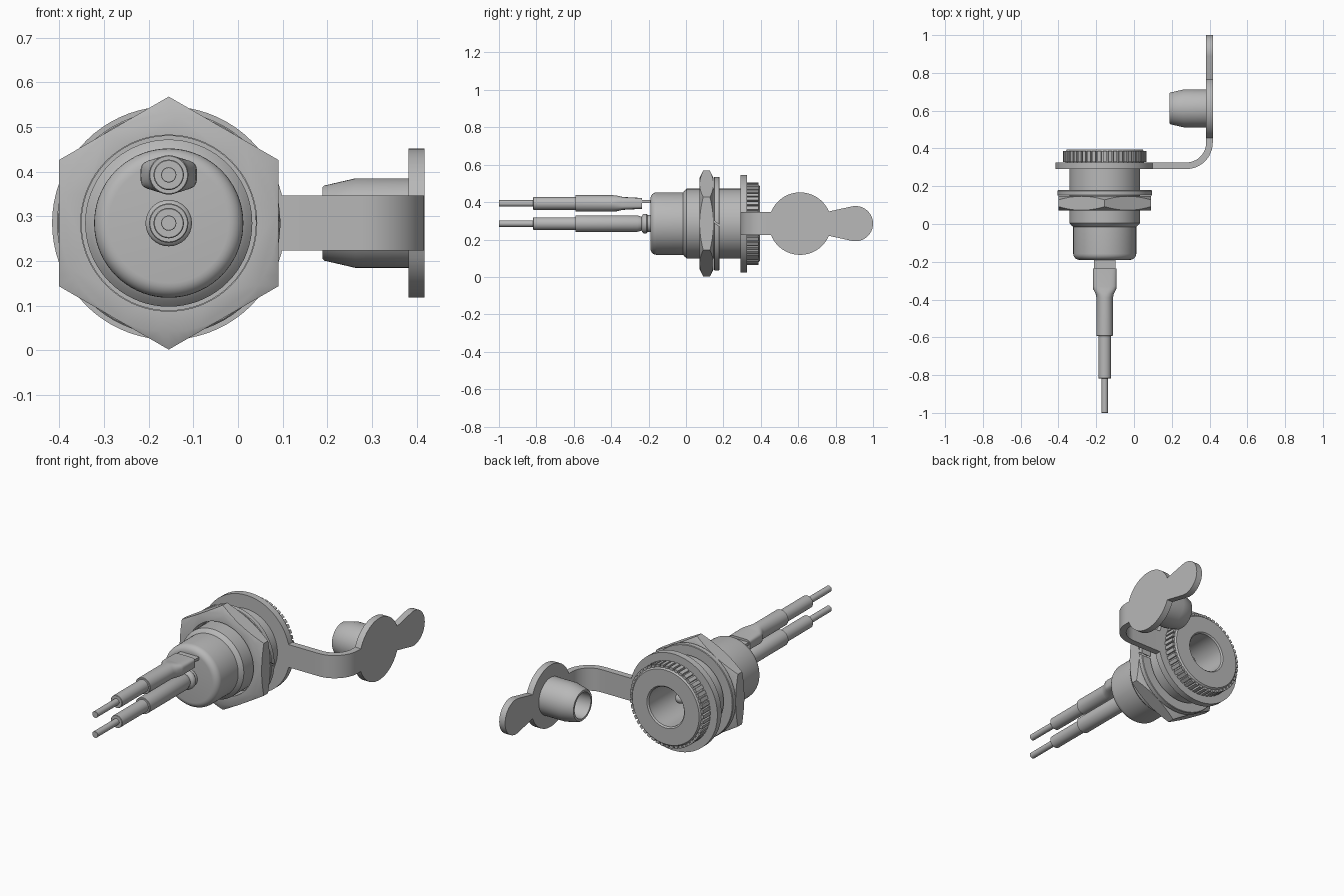
import bpy, bmesh
from math import sin, cos, pi, radians, copysign
from mathutils import Matrix, Vector

cube = bpy.data.objects.get("Cube")
if cube:
    bpy.data.objects.remove(cube, do_unlink=True)

grey = bpy.data.materials.new("plain grey")
grey.use_nodes = True
GREY = (0.48, 0.48, 0.48, 1)
grey.diffuse_color = GREY
grey.node_tree.nodes["Principled BSDF"].inputs["Base Color"].default_value = GREY

AX, AZ = -0.155, 0.285      # main axis, running along y
WIRE_Z = 0.393              # upper wire height


def finish(name, bm):
    bmesh.ops.remove_doubles(bm, verts=bm.verts, dist=1e-5)
    bmesh.ops.recalc_face_normals(bm, faces=bm.faces)
    mesh = bpy.data.meshes.new(name)
    bm.to_mesh(mesh)
    bm.free()
    mesh.materials.append(grey)
    ob = bpy.data.objects.new(name, mesh)
    bpy.context.collection.objects.link(ob)
    return ob


def smooth(ob, angle=35):
    bpy.ops.object.select_all(action='DESELECT')
    ob.select_set(True)
    bpy.context.view_layer.objects.active = ob
    bpy.ops.object.shade_smooth_by_angle(angle=radians(angle))
    return ob


def loft(name, rings, closed=False):
    """Skin a list of point rings; a closed loft joins last ring to first."""
    bm = bmesh.new()
    loops = [[bm.verts.new(p) for p in ring] for ring in rings]
    n = len(loops[0])
    pairs = list(zip(loops, loops[1:]))
    if closed:
        pairs.append((loops[-1], loops[0]))
    for a, b in pairs:
        for i in range(n):
            j = (i + 1) % n
            bm.faces.new((a[i], a[j], b[j], b[i]))
    if not closed:
        bm.faces.new(loops[0])
        bm.faces.new(loops[-1])
    return finish(name, bm)


def lathe(name, profile, z=AZ, closed=False, segs=72):
    """Turn (radius, y) points about the y axis through (AX, z)."""
    turns = [2 * pi * i / segs for i in range(segs)]
    rings = [[(AX + r * sin(t), y, z + r * cos(t)) for t in turns] for r, y in profile]
    return smooth(loft(name, rings, closed))


def tube(name, r, y0, y1, z, bevel=0.003):
    return lathe(name, [(r - bevel, y0), (r, y0 + bevel), (r, y1 - bevel), (r - bevel, y1)], z, segs=32)


def apply_boolean(ob, cutter, operation):
    mod = ob.modifiers.new("cut", 'BOOLEAN')
    mod.operation, mod.object, mod.solver = operation, cutter, 'EXACT'
    cutter.hide_render = True
    bpy.context.view_layer.update()
    result = bpy.data.meshes.new_from_object(ob.evaluated_get(bpy.context.evaluated_depsgraph_get()))
    ob.modifiers.clear()
    ob.data = result
    bpy.data.objects.remove(cutter, do_unlink=True)
    return smooth(ob, 30)


def arc(cx, cy, r, a0, a1, n):
    return [(cx + r * cos(a0 + (a1 - a0) * i / n), cy + r * sin(a0 + (a1 - a0) * i / n))
            for i in range(n + 1)]


# Socket body: rounded back, stepped barrel, flange and open bore
body = [(0.001, -0.19)]
body += [(r, y) for r, y in arc(0.134, -0.157, 0.033, -pi / 2, 0, 6)]
body += [(0.167, -0.015), (0.174, -0.01), (0.187, 0.004), (0.187, 0.325),
         (0.208, 0.325), (0.208, 0.385), (0.2, 0.395), (0.112, 0.395),
         (0.105, 0.388), (0.105, 0.02), (0.001, 0.02)]
lathe("socket_body", body)

# Centre pin with a rounded tip
pin = [(0.028, 0.01)] + arc(0, 0.265, 0.028, 0, pi * 0.48, 5)
lathe("centre_pin", pin, segs=24)

# Grip teeth round the flange
TEETH = 48
bm = bmesh.new()
for i in range(TEETH):
    turn = Matrix.Translation((AX, 0, AZ)) @ Matrix.Rotation(2 * pi * i / TEETH, 4, 'Y')
    size = Matrix.Translation((0.21, 0.357, 0)) @ Matrix.Diagonal((0.02, 0.06, 0.019, 1))
    bmesh.ops.create_cube(bm, size=1, matrix=turn @ size)
finish("grip_teeth", bm)

# Hexagon nut with both faces chamfered
hexagon = [[(AX + 0.283 * sin(k * pi / 3), y, AZ + 0.283 * cos(k * pi / 3)) for k in range(6)]
           for y in (0.072, 0.148)]
nut = loft("hex_nut", hexagon)
turned = lathe("nut_chamfer", [(0.197, 0.06), (0.197, 0.16), (0.219, 0.16), (0.287, 0.126),
                               (0.287, 0.094), (0.219, 0.06)], closed=True)
apply_boolean(nut, turned, 'INTERSECT')

# Split lock washer
washer = lathe("lock_washer", [(0.195, 0.15), (0.247, 0.15), (0.25, 0.153), (0.25, 0.176),
                               (0.247, 0.179), (0.195, 0.179)], closed=True)
bm = bmesh.new()
bmesh.ops.create_cube(bm, size=1, matrix=Matrix.Translation((AX + 0.22, 0.165, AZ)) @
                      Matrix.Rotation(radians(-35), 4, 'X') @ Matrix.Diagonal((0.1, 0.1, 0.008, 1)))
apply_boolean(washer, finish("washer_split", bm), 'DIFFERENCE')

# Cap retaining ring held behind the flange
lathe("retaining_ring", [(0.186, 0.291), (0.261, 0.291), (0.261, 0.326), (0.186, 0.326)], closed=True)

# Bent strap
HALF = 0.0615
outer = [(0.08, 0.291)] + arc(0.277, 0.431, 0.14, -pi / 2, 0, 12) + [(0.417, 0.445)]
inner = [(0.08, 0.326)] + arc(0.277, 0.431, 0.105, -pi / 2, 0, 12) + [(0.382, 0.445)]
strap = [[(xo, yo, AZ - HALF), (xo, yo, AZ + HALF), (xi, yi, AZ + HALF), (xi, yi, AZ - HALF)]
         for (xo, yo), (xi, yi) in zip(outer, inner)]
smooth(loft("cap_strap", strap))

# Cap disc with pull tab, cut as one flat outline
half = arc(0.61, 0, 0.167, pi - 0.377, 0.4, 24) + arc(0.906, 0, 0.094, pi * 0.56, 0, 12)
half = [(0.443, HALF)] + half
outline = half + [(y, -w) for y, w in reversed(half[:-1])]
cap = [[(x, y, AZ + w) for y, w in outline] for x in (0.382, 0.417)]
smooth(loft("cap_and_tab", cap))

# Hollow cap plug, turned about the x axis
plug = [(0.1, 0.385), (0.1, 0.262), (0.084, 0.193), (0.08, 0.189), (0.069, 0.189),
        (0.067, 0.194), (0.067, 0.35), (0.001, 0.35)]
rings = [[(x, 0.612 + r * sin(2 * pi * i / 48), AZ + r * cos(2 * pi * i / 48)) for i in range(48)]
         for r, x in plug]
smooth(loft("cap_plug", rings))

# Wires: bare conductor and insulation
for label, z in (("upper", WIRE_Z), ("lower", AZ)):
    tube(label + "_conductor", 0.017, -1.0, -0.8, z, 0.001)
    tube(label + "_insulation", 0.034, -0.817, -0.57, z, 0.002)

# Lower sleeve and its round solder post
lathe("lower_sleeve", [(0.042, -0.592), (0.044, -0.59), (0.044, -0.26), (0.037, -0.238)], segs=32)
lathe("lower_post", [(0.032, -0.25), (0.036, -0.238), (0.048, -0.232), (0.052, -0.226),
                     (0.052, -0.212), (0.046, -0.205), (0.046, -0.18)], segs=32)

# Upper sleeve: round tube flattening over the blade terminal


def flat_ring(y, hx, hz, power):
    ring = []
    for i in range(40):
        c, s = cos(2 * pi * i / 40), sin(2 * pi * i / 40)
        ring.append((AX + hx * copysign(abs(c) ** (2 / power), c), y,
                     WIRE_Z + hz * copysign(abs(s) ** (2 / power), s)))
    return ring


stations = [(-0.592, 0.042, 0.042, 2), (-0.59, 0.044, 0.044, 2), (-0.39, 0.044, 0.044, 2),
            (-0.37, 0.048, 0.042, 2.4), (-0.345, 0.061, 0.036, 3.5), (-0.33, 0.063, 0.034, 4),
            (-0.235, 0.063, 0.029, 5)]
smooth(loft("upper_sleeve", [flat_ring(*s) for s in stations]))

# Blade terminal
bm = bmesh.new()
bmesh.ops.create_cube(bm, size=1, matrix=Matrix.Translation((AX, -0.22, WIRE_Z + 0.01)) @
                      Matrix.Diagonal((0.112, 0.08, 0.015, 1)))
finish("blade_terminal", bm)
